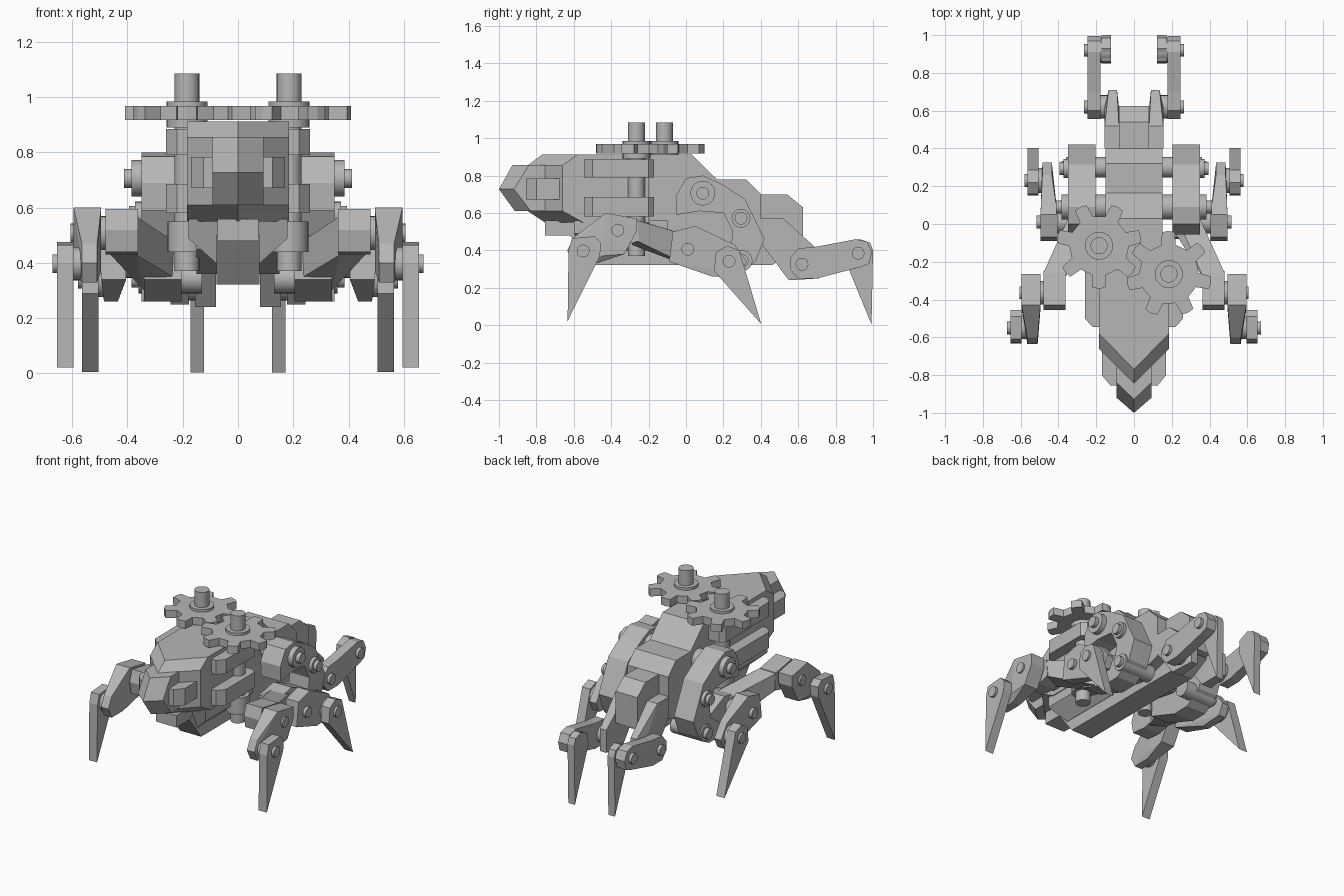
import bpy, bmesh, math

if "Cube" in bpy.data.objects:
    bpy.data.objects.remove(bpy.data.objects["Cube"])

mat = bpy.data.materials.new("plain grey")
mat.diffuse_color = (0.47, 0.47, 0.47, 1)
mat.use_nodes = True
mat.node_tree.nodes["Principled BSDF"].inputs["Base Color"].default_value = mat.diffuse_color


def finish(name, bm, smooth=False):
    bmesh.ops.recalc_face_normals(bm, faces=bm.faces[:])
    me = bpy.data.meshes.new(name)
    bm.to_mesh(me)
    bm.free()
    me.materials.append(mat)
    ob = bpy.data.objects.new(name, me)
    bpy.context.collection.objects.link(ob)
    if smooth:
        bpy.context.view_layer.objects.active = ob
        ob.select_set(True)
        bpy.ops.object.shade_smooth_by_angle(angle=math.radians(35))
        ob.select_set(False)
    return ob


def loft(name, rings):
    """Closed solid through equal-length rings of points."""
    bm = bmesh.new()
    vs = [[bm.verts.new(p) for p in r] for r in rings]
    n = len(rings[0])
    for a, b in zip(vs, vs[1:]):
        for i in range(n):
            j = (i + 1) % n
            bm.faces.new((a[i], a[j], b[j], b[i]))
    bm.faces.new(vs[0])
    bm.faces.new(vs[-1])
    return finish(name, bm)


def slab(name, prof, x0, x1):
    """Side (y, z) profile extruded along x."""
    return loft(name, [[(x, y, z) for y, z in prof] for x in (x0, x1)])


def pair(name, prof, x0, x1):
    for s, side in ((1, "right"), (-1, "left")):
        slab(f"{side}_{name}", prof, s * x0, s * x1)


def rod(name, a, b, r, n=24):
    """Cylinder along x (a, b share y and z) or z."""
    axis = 0 if a[0] != b[0] else 2
    bm = bmesh.new()
    ends = []
    for p in (a, b):
        ring = []
        for i in range(n):
            t = 2 * math.pi * i / n
            c, s = r * math.cos(t), r * math.sin(t)
            q = (p[0], p[1] + c, p[2] + s) if axis == 0 else (p[0] + c, p[1] + s, p[2])
            ring.append(bm.verts.new(q))
        bm.faces.new(ring)
        ends.append(ring)
    for i in range(n):
        j = (i + 1) % n
        bm.faces.new((ends[0][i], ends[0][j], ends[1][j], ends[1][i]))
    finish(name, bm, True)


def joint(name, y, z, x0, x1, r=0.06, tip=None):
    """Mirrored pivot barrel with a thinner pin end."""
    for s, side in ((1, "right"), (-1, "left")):
        rod(f"{side}_{name}", (s * x0, y, z), (s * x1, y, z), r)
        if tip:
            rod(f"{side}_{name}_pin", (s * x0, y, z), (s * tip, y, z), 0.034)


def hull(name, pts):
    bm = bmesh.new()
    for p in pts:
        bm.verts.new(p)
    bmesh.ops.convex_hull(bm, input=bm.verts[:])
    bmesh.ops.dissolve_limit(bm, angle_limit=0.01, verts=bm.verts[:], edges=bm.edges[:])
    finish(name, bm)


def wedge(w, side_y, tip_y, back, z):
    """Plan outline with a pointed front."""
    return [(-w, back, z), (-w, side_y, z), (0, tip_y, z), (w, side_y, z), (w, back, z)]


# Head and snout with pointed, bevelled fronts
loft("head", [wedge(.185, -.55, -.755, -.2, .55), wedge(.185, -.66, -.845, -.2, .61),
              wedge(.185, -.66, -.845, -.2, .855), wedge(.185, -.58, -.77, -.2, .912)])
loft("snout", [wedge(.092, -.83, -.915, -.6, .61), wedge(.092, -.92, -1.0, -.6, .727),
               wedge(.092, -.84, -.928, -.6, .856)])
for s, side in ((1, "right"), (-1, "left")):
    loft(side + "_cheek_block", [[(s * x, y, z) for x, y in
         ((.08, -.855), (.125, -.855), (.17, -.80), (.17, -.66), (.08, -.66))]
         for z in (.672, .783)])

# Body, tail and keel
slab("body", [(-.3, .912), (.03, .912), (.165, .78), (.32, .78), (.40, .70),
              (.40, .42), (.2, .36), (-.3, .45)], -.15, .15)
slab("tail", [(.35, .70), (.54, .70), (.625, .63), (.625, .42), (.5, .40), (.35, .42)], -.08, .08)
slab("jaw", [(-.755, .56), (-.755, .48), (-.62, .48), (-.5, .40), (-.15, .40), (-.15, .56)], -.075, .075)
loft("belly", [[(-.18, y, .56), (-.18, y, .49), (-.08, y2, .40), (.08, y2, .40), (.18, y, .49), (.18, y, .56)]
               for y, y2 in ((-.6, -.54), (-.1, -.1))])
slab("keel", [(-.62, .48), (-.5, .322), (.46, .322), (.6, .40), (.5, .5), (-.6, .5)], -.078, .078)

# Shaft brackets on each flank
for s, side, back in ((1, "right", -.17), (-1, "left", -.02)):
    for k, (z0, z1) in enumerate(((.79, .885), (.58, .685))):
        loft(f"{side}_bracket_{k}", [[(s * x, y, z) for x, y in
             ((.14, -.545), (.22, -.545), (.26, -.50), (.26, back - .03), (.23, back), (.14, back))]
             for z in (z0, z1)])


# Gears on vertical shafts
def gear(name, cx, cy, phase, z0, z1, teeth=7):
    pts = []
    step = 2 * math.pi / teeth
    for i in range(teeth):
        for r, f in ((.158, -.27), (.224, -.17), (.228, 0), (.224, .17), (.158, .27), (.155, .5)):
            t = math.radians(phase) + step * (i + f)
            pts.append((cx + r * math.cos(t), cy + r * math.sin(t)))
    loft(name, [[(x, y, z) for x, y in pts] for z in (z0, z1)])


for side, cx, cy, ph in (("right", .185, -.265, -12), ("left", -.185, -.115, 64.3)):
    gear(side + "_gear", cx, cy, ph, .918, .968)
    rod(side + "_shaft", (cx, cy, .37), (cx, cy, 1.085), .045)
    rod(side + "_gear_hub", (cx, cy, .89), (cx, cy, .985), .074)
    rod(side + "_shaft_collar", (cx, cy, .44), (cx, cy, .55), .07)

# Curved hip housings
housing = [(-.055, .79), (.09, .80), (.19, .755), (.315, .675), (.42, .46), (.37, .337), (.26, .262),
           (.14, .26), (.12, .34), (.24, .42), (.25, .50), (.2, .60), (.07, .61), (-.05, .59), (-.17, .645)]
housing[0], housing[-1] = (0, .785), (-.055, .69)
pair("hip_housing", housing, .205, .35)
joint("hip_axle", .09, .706, .13, .385, .066, .412)
joint("hip_mid", .294, .572, .3, .372, .05, .395)
joint("hip_low", .30, .345, .13, .36, .055, .385)
pair("hip_block", [(-.08, .34), (-.07, .47), (.08, .50), (.26, .42), (.30, .32), (.14, .26)], .205, .34)

# Front legs
for s, side in ((1, "right"), (-1, "left")):
    hull(side + "_front_arm", [(s * x, y, z) for x, y, z in
         ((.22, -.05, .34), (.34, -.05, .34), (.22, -.05, .47), (.34, -.05, .48),
          (.22, .05, .30), (.34, .05, .30), (.22, .05, .47), (.34, .05, .47),
          (.37, -.29, .43), (.48, -.26, .45), (.37, -.29, .57), (.48, -.26, .56))])
pair("front_elbow", [(-.43, .595), (-.26, .565), (-.25, .45), (-.33, .43), (-.44, .44), (-.455, .52)], .362, .48)
joint("front_elbow_joint", -.364, .508, .45, .575, .062, .607)
for s, side in ((1, "right"), (-1, "left")):
    hull(side + "_front_link", [(s * x, y, z) for x0, x1, q in
         ((.495, .595, ((-.43, .60), (-.265, .57), (-.265, .50), (-.33, .38), (-.45, .37))),
          (.51, .565, ((-.60, .47), (-.635, .40), (-.60, .33), (-.48, .33))))
         for y, z in q for x in (x0, x1)])
joint("front_ankle", -.55, .397, .54, .65, .06, .672)
pair("front_foot", [(-.61, .465), (-.49, .475), (-.455, .44), (-.46, .37), (-.633, .022), (-.628, .40)], .595, .655)

# Middle legs
joint("middle_knee", .01, .406, .25, .48, .06, .515)
for s, side in ((1, "right"), (-1, "left")):
    hull(side + "_middle_link", [(s * x, y, z) for x0, x1, q in
         ((.405, .495, ((-.09, .34), (-.07, .50), (.05, .53))),
          (.435, .485, ((.26, .43), (.325, .34), (.29, .27), (.14, .26))))
         for y, z in q for x in (x0, x1)])
joint("middle_ankle", .23, .342, .44, .55, .066, .58)
pair("middle_foot", [(.16, .39), (.22, .425), (.285, .40), (.402, .006), (.15, .29)], .505, .565)

# Rear legs
for s, side in ((1, "right"), (-1, "left")):
    hull(side + "_rear_hip", [(s * x, y, z) for x0, x1, q in
         ((.08, .155, ((.40, .57), (.52, .57), (.40, .44), (.55, .24), (.62, .41))),
          (.09, .135, ((.71, .40), (.71, .25))))
         for y, z in q for x in (x0, x1)])
joint("rear_hip_joint", .62, .326, .11, .235, .062, .265)
pair("rear_link", [(.555, .30), (.555, .36), (.60, .41), (.70, .42), (.91, .46), (.97, .445), (.995, .39),
                   (.98, .33), (.93, .31), (.70, .25), (.60, .25)], .178, .245)
joint("rear_ankle", .92, .385, .125, .235, .068, .265)
pair("rear_foot", [(.86, .43), (.93, .46), (.985, .44), (1.0, .40), (.992, .003), (.85, .35)], .123, .172)
